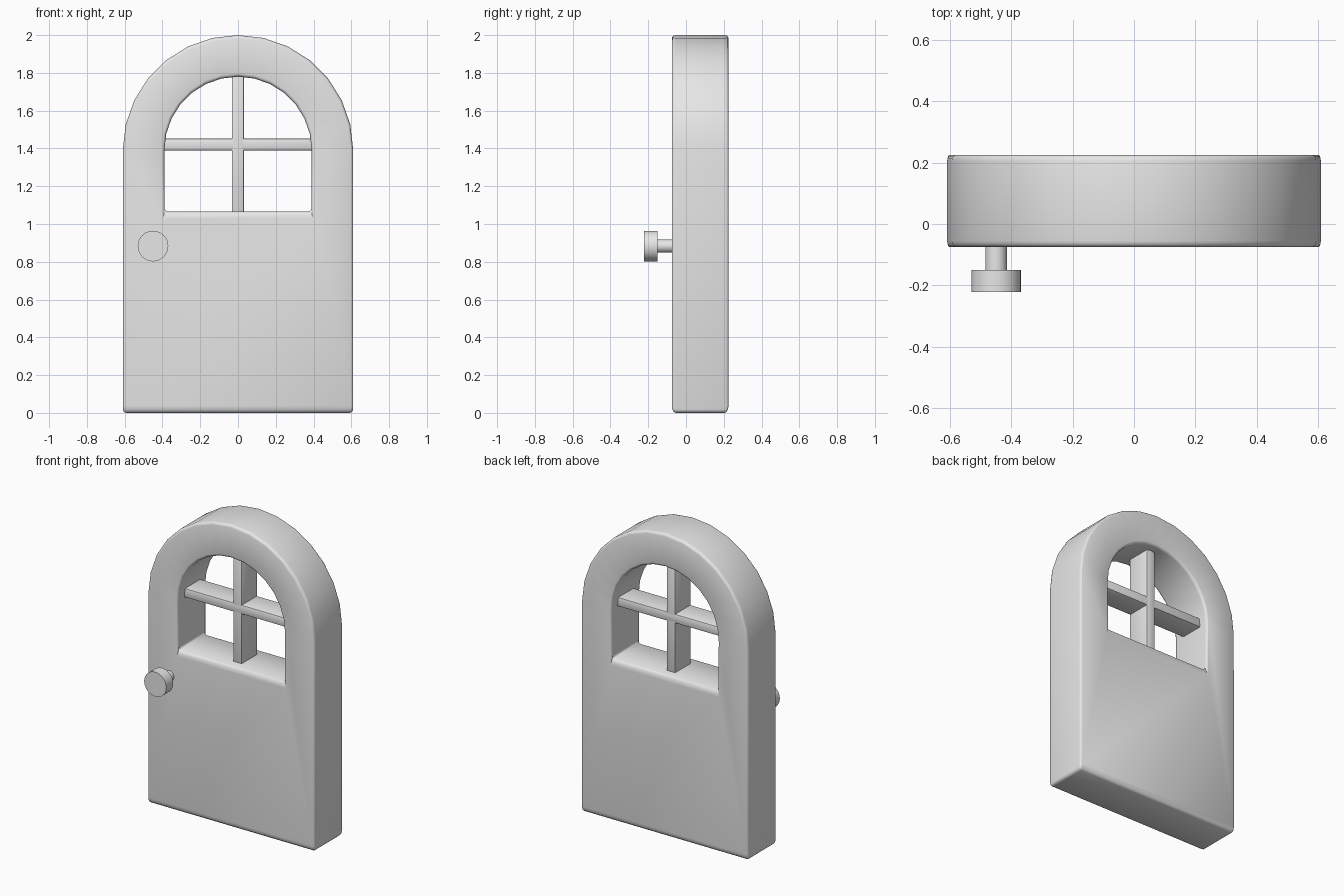
import bpy, bmesh
from math import sin, cos, pi, radians

if "Cube" in bpy.data.objects:
    bpy.data.objects.remove(bpy.data.objects["Cube"], do_unlink=True)

grey = bpy.data.materials.new("plain grey")
grey.use_nodes = True
grey.diffuse_color = (0.8, 0.8, 0.8, 1)
grey.node_tree.nodes["Principled BSDF"].inputs["Base Color"].default_value = (0.8, 0.8, 0.8, 1)

FRONT, BACK = -0.075, 0.225
SPRING = 1.39  # height where the arches begin
ARC_STEPS = 14


def finish(obj, name, bevel=0.0, segments=3):
    """Name, colour, round the edges and smooth an object."""
    obj.name = obj.data.name = name
    obj.data.materials.append(grey)
    bpy.ops.object.select_all(action='DESELECT')
    obj.select_set(True)
    bpy.context.view_layer.objects.active = obj
    if bevel:
        mod = obj.modifiers.new("rounded edges", 'BEVEL')
        mod.width = bevel
        mod.segments = segments
        mod.limit_method = 'ANGLE'
        mod.angle_limit = radians(40)
        bpy.ops.object.modifier_apply(modifier=mod.name)
    bpy.ops.object.shade_smooth_by_angle(angle=radians(35))
    return obj


def arch(radius, bottom):
    """Outline of an arch: half circle above a straight-sided base."""
    pts = [(radius * cos(pi * i / ARC_STEPS), SPRING + radius * sin(pi * i / ARC_STEPS))
           for i in range(ARC_STEPS + 1)]
    return pts + [(-radius, bottom), (radius, bottom)]


def box(name, x, y, z, bevel):
    """Box spanning the given low and high limits."""
    bpy.ops.mesh.primitive_cube_add(size=1)
    obj = bpy.context.object
    for v in obj.data.vertices:
        v.co = [lim[0] if c < 0 else lim[1] for c, lim in zip(v.co, (x, y, z))]
    return finish(obj, name, bevel, 2)


def cylinder(name, radius, y0, y1, x, z):
    """Cylinder lying along the depth axis."""
    bpy.ops.mesh.primitive_cylinder_add(vertices=32, radius=radius, depth=y1 - y0,
                                        location=(x, (y0 + y1) / 2, z),
                                        rotation=(pi / 2, 0, 0))
    return finish(bpy.context.object, name)


# Door slab: ring between the outer arch and the window arch, with thickness
bm = bmesh.new()
rings = [[bm.verts.new((x, y, z)) for x, z in outline]
         for y in (FRONT, BACK)
         for outline in (arch(0.61, 0), arch(0.39, 1.065))]
outer_f, inner_f, outer_b, inner_b = rings
for a, b in ((outer_f, inner_f), (inner_f, inner_b), (inner_b, outer_b), (outer_b, outer_f)):
    for i in range(len(a)):
        j = (i + 1) % len(a)
        bm.faces.new((a[i], a[j], b[j], b[i]))
bmesh.ops.recalc_face_normals(bm, faces=bm.faces)
mesh = bpy.data.meshes.new("door_slab")
bm.to_mesh(mesh)
bm.free()
slab = bpy.data.objects.new("door_slab", mesh)
bpy.context.collection.objects.link(slab)
finish(slab, "door_slab", 0.02)

# Window bars, ends sunk into the slab
box("window_bar_upright", (-0.033, 0.031), (-0.005, 0.16), (1.04, 1.8), 0.006)
box("window_bar_cross", (-0.41, 0.41), (-0.005, 0.16), (1.39, 1.452), 0.01)

# Door knob and its stem
cylinder("knob_stem", 0.035, -0.16, FRONT + 0.02, -0.45, 0.883)
cylinder("door_knob", 0.081, -0.222, -0.15, -0.45, 0.883)
